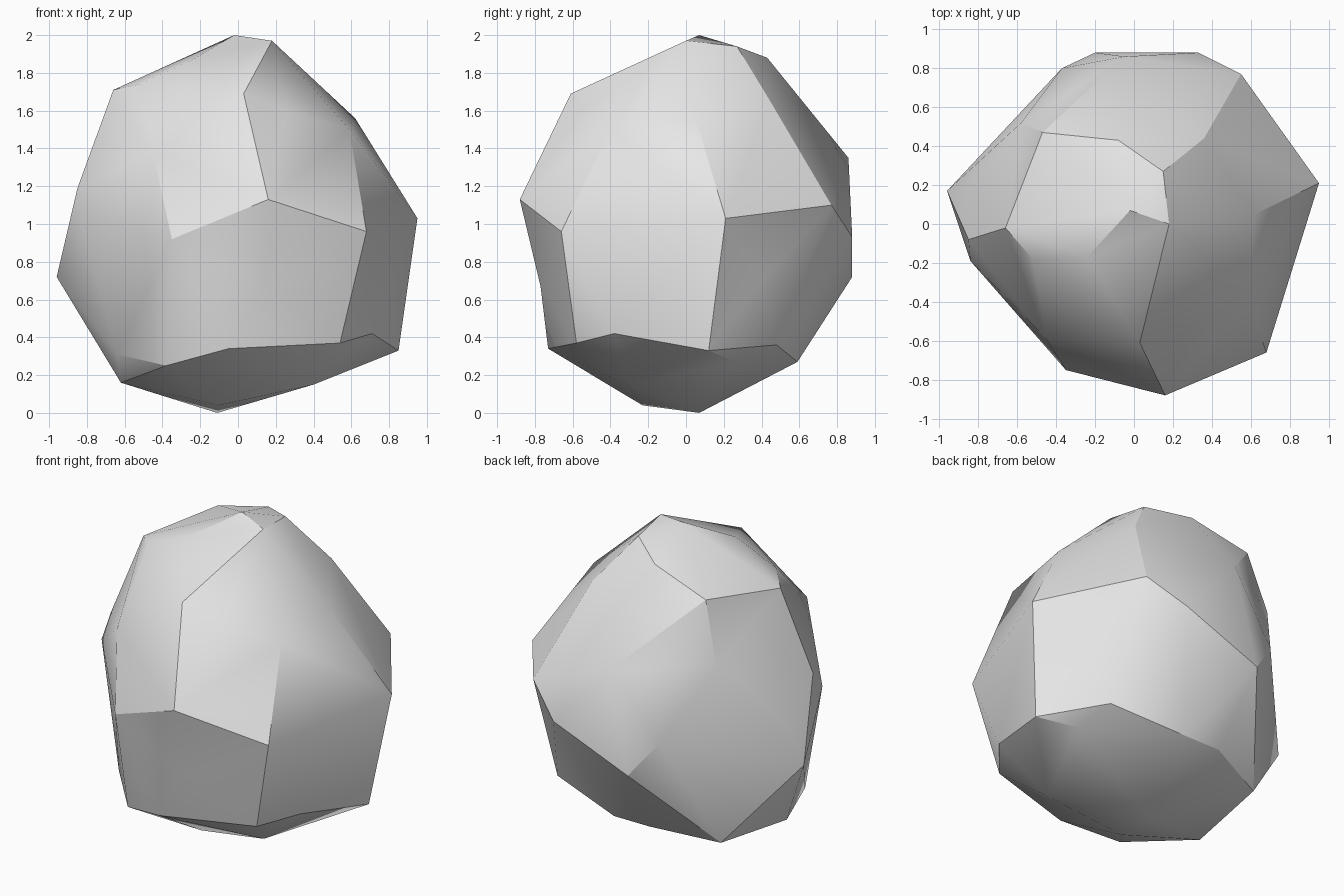
import bpy
import bmesh
import math
from mathutils import Vector

# Remove the default cube only
default_cube = bpy.data.objects.get("Cube")
if default_cube:
    bpy.data.objects.remove(default_cube, do_unlink=True)


def make_material(name, colour):
    material = bpy.data.materials.new(name)
    material.use_nodes = True
    material.diffuse_color = colour
    shader = material.node_tree.nodes["Principled BSDF"]
    shader.inputs["Base Color"].default_value = colour
    return material


def wrap_corners(corners, centre, flatten):
    """Skin a closed shell over corner points spread around a centre.

    The distances from the centre are evened out while the hull is made, so
    that shallow dents keep their corners; the real positions then return.
    """
    shell = bmesh.new()
    places = {}
    for corner in corners:
        offset = Vector(corner) - centre
        even = offset.normalized() * offset.length ** flatten
        places[shell.verts.new(even)] = Vector(corner)
    hull = bmesh.ops.convex_hull(shell, input=list(shell.verts))
    inside = [v for v in hull["geom_interior"] if isinstance(v, bmesh.types.BMVert)]
    for vert in inside:
        places.pop(vert, None)
    bmesh.ops.delete(shell, geom=inside, context="VERTS")
    for vert, place in places.items():
        vert.co = place
    bmesh.ops.recalc_face_normals(shell, faces=list(shell.faces))
    return shell


# Corner tiers of the boulder, from the ground up
underside = [(-.11, .07, 0), (-.1, -.23, .04), (.4, -.31, .15), (.65, .26, .27),
             (.1, .59, .27), (-.15, .59, .27), (-.55, .43, .21), (-.62, -.14, .16)]
foot = [(-.64, -.3, .31), (-.38, -.58, .25), (-.05, -.73, .34), (.54, -.58, .37),
        (.71, -.38, .42), (.85, .12, .33), (.58, .48, .36)]
waist = [(.15, -.77, .67), (.71, .4, .7), (-.2, .88, .72), (-.96, .17, .72),
         (.33, .88, .93), (-.37, .8, .94), (-.35, -.75, .92), (.68, -.66, .96),
         (.95, .21, 1.03)]
flank = [(.55, .77, 1.1), (.16, -.88, 1.13), (-.84, -.19, 1.06), (-.83, .18, 1.06),
         (-.85, -.08, 1.19), (-.05, .86, 1.35), (-.58, .52, 1.39), (-.45, -.59, 1.38)]
shoulder = [(.59, -.4, 1.5), (.62, .05, 1.56), (.26, -.55, 1.6), (.36, .44, 1.66),
            (.03, -.61, 1.69), (-.66, -.02, 1.71), (-.52, -.18, 1.74), (-.47, .47, 1.77)]
crown = [(-.24, -.17, 1.87), (-.08, .43, 1.88), (.15, .27, 1.94), (.18, 0, 1.97),
         (-.02, .07, 2)]

# Boulder
tiers = underside + foot + waist + flank + shoulder + crown
shell = wrap_corners(tiers, Vector((0, 0, .95)), flatten=.35)
mesh = bpy.data.meshes.new("boulder")
shell.to_mesh(mesh)
shell.free()
mesh.materials.append(make_material("stone grey", (.8, .8, .8, 1)))
boulder = bpy.data.objects.new("boulder", mesh)
bpy.context.collection.objects.link(boulder)

# Soft shading over gentle bends, crisp ridges elsewhere
bpy.ops.object.select_all(action="DESELECT")
boulder.select_set(True)
bpy.context.view_layer.objects.active = boulder
bpy.ops.object.shade_smooth_by_angle(angle=math.radians(28))
